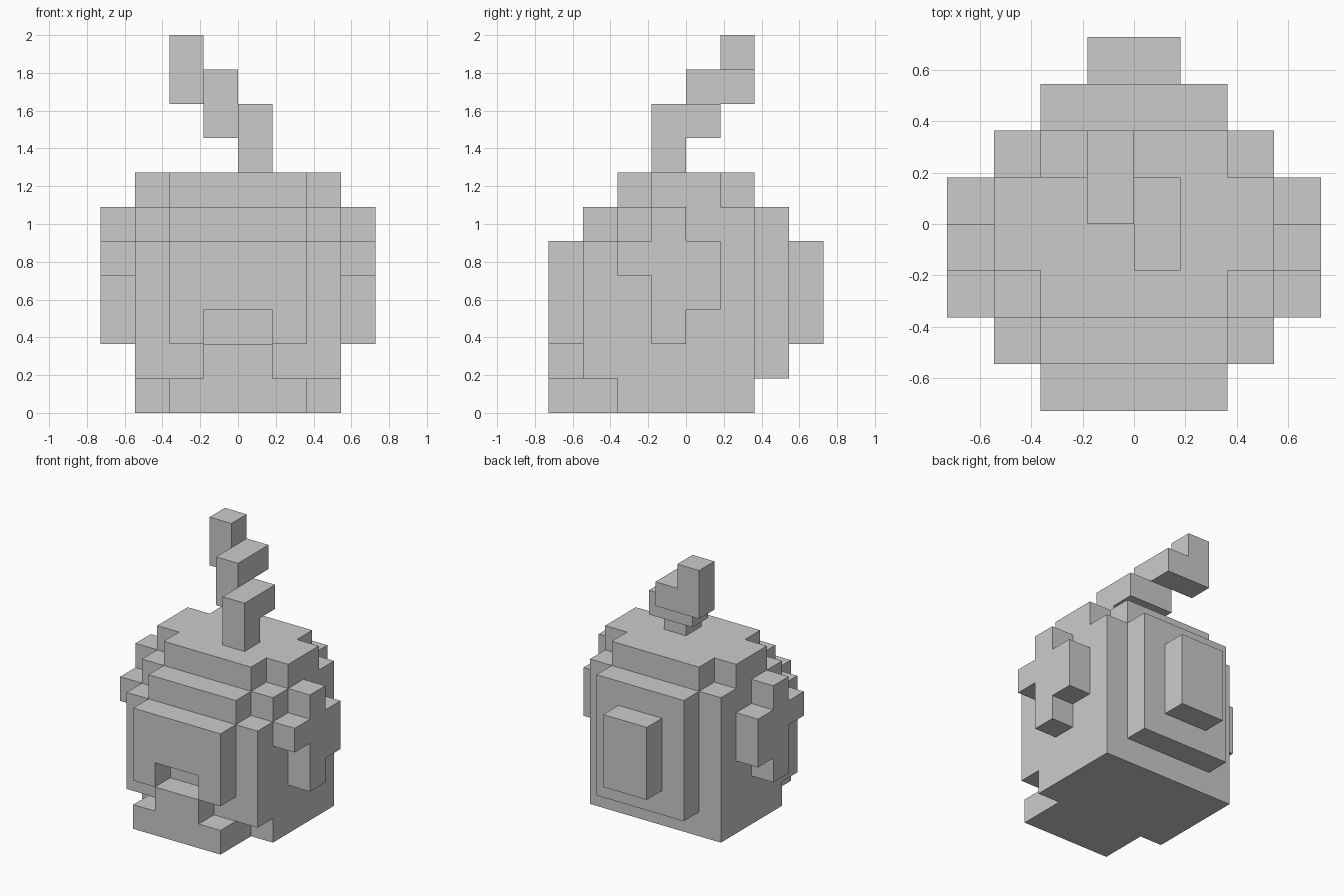
import bpy, bmesh
from mathutils import Vector

if "Cube" in bpy.data.objects:
    bpy.data.objects.remove(bpy.data.objects["Cube"])

U = 2 / 11  # size of one block


def block_part(name, boxes):
    """Fuse boxes (x0, x1, y0, y1, z0, z1 in blocks) into one clean shell."""
    cells = {(x, y, z) for x0, x1, y0, y1, z0, z1 in boxes
             for x in range(x0, x1) for y in range(y0, y1) for z in range(z0, z1)}
    bm = bmesh.new()
    verts = {}

    def vert(p):
        if p not in verts:
            verts[p] = bm.verts.new(Vector(p) * U)
        return verts[p]

    # skin only the exposed sides of each cell
    for c in cells:
        for axis in range(3):
            for side in (0, 1):
                n = list(c)
                n[axis] += 2 * side - 1
                if tuple(n) in cells:
                    continue
                ring = []
                for a, b in ((0, 0), (1, 0), (1, 1), (0, 1)):
                    p = list(c)
                    p[axis] += side
                    p[(axis + 1) % 3] += a
                    p[(axis + 2) % 3] += b
                    ring.append(vert(tuple(p)))
                bm.faces.new(ring if side else ring[::-1])
    bmesh.ops.dissolve_limit(bm, angle_limit=0.02, verts=bm.verts[:], edges=bm.edges[:])
    mesh = bpy.data.meshes.new(name)
    bm.to_mesh(mesh)
    bm.free()
    obj = bpy.data.objects.new(name, mesh)
    bpy.context.collection.objects.link(obj)
    return obj


block_part("head", [
    (-3, 3, -2, 2, 0, 6),                            # core
    (-3, 3, -1, 1, 6, 7), (-2, 2, -2, 2, 6, 7),      # crown
    (-3, 3, -3, -2, 1, 5), (-2, 2, -3, -2, 5, 6),    # face plate and brow
    (-2, 2, -4, -3, 3, 5),                           # muzzle
    (-2, -1, -4, -3, 2, 3), (1, 2, -4, -3, 2, 3),    # upper lip corners
    (-2, 2, -4, -2, 0, 1), (-1, 1, -4, -3, 1, 2),    # jaw and tooth
])

# stepped back
block_part("back_plate", [(-2, 2, 2, 3, 1, 6)])
block_part("back_bump", [(-1, 1, 3, 4, 2, 5)])

# side ornaments, mirrored
for name, x in (("right_ear", 3), ("left_ear", -4)):
    block_part(name, [(x, x + 1, -2, -1, 4, 5),
                      (x, x + 1, -1, 0, 2, 6),
                      (x, x + 1, 0, 1, 3, 5)])

# zigzag stem climbing back and to the left
stem = []
for i in range(3):
    stem.append((-i, 1 - i, i - 1, i, 7 + i, 9 + i))
    if i < 2:
        stem.append((-i, 1 - i, i, i + 1, 8 + i, 9 + i))
block_part("stem", stem)
